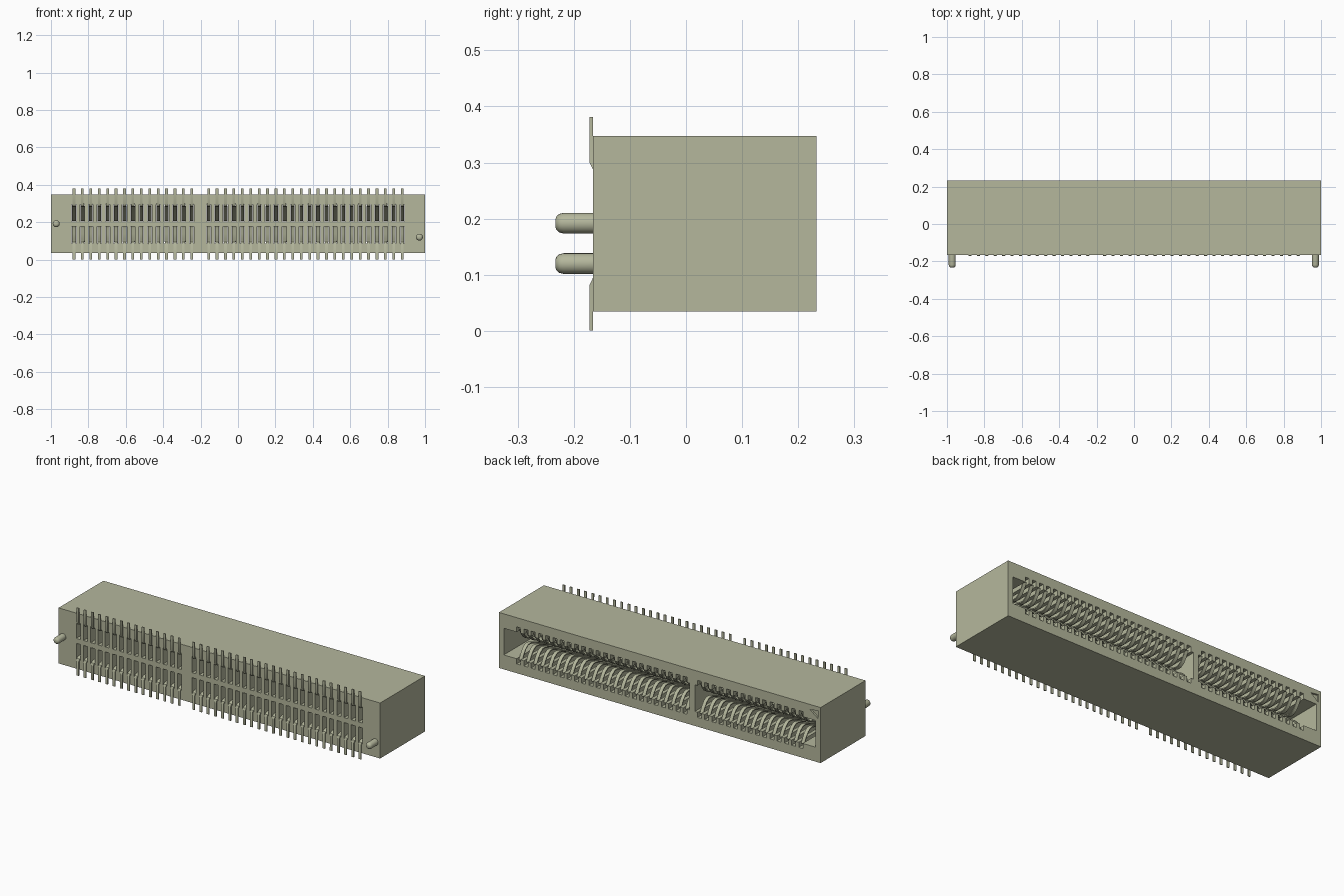
import bpy, bmesh, math
from mathutils import Matrix, Vector

cube = bpy.data.objects.get("Cube")
if cube:
    bpy.data.objects.remove(cube, do_unlink=True)

# One plain colour for everything
mat = bpy.data.materials.new("khaki_grey")
mat.use_nodes = True
COLOUR = (0.46, 0.475, 0.335, 1.0)
mat.diffuse_color = COLOUR
bsdf = next(n for n in mat.node_tree.nodes if n.type == 'BSDF_PRINCIPLED')
bsdf.inputs["Base Color"].default_value = COLOUR

MID_Z = 0.191
FRONT, BACK = -0.166, 0.233
PITCH = 0.045
KEY = 15                                   # position of the divider
PIN_X = [-0.877 + i * PITCH for i in range(40) if i != KEY]
KEY_X = -0.877 + KEY * PITCH


def finish(name, bm):
    bmesh.ops.recalc_face_normals(bm, faces=bm.faces[:])
    me = bpy.data.meshes.new(name)
    bm.to_mesh(me)
    bm.free()
    me.materials.append(mat)
    ob = bpy.data.objects.new(name, me)
    bpy.context.collection.objects.link(ob)
    return ob


def activate(ob):
    bpy.ops.object.select_all(action='DESELECT')
    ob.select_set(True)
    bpy.context.view_layer.objects.active = ob


def add_box(bm, lo, hi):
    lo, hi = Vector(lo), Vector(hi)
    m = Matrix.Translation((lo + hi) / 2) @ Matrix.Diagonal((*(hi - lo), 1))
    bmesh.ops.create_cube(bm, size=1, matrix=m)


def cut(target, bm):
    cutter = finish("cutter", bm)
    cutter.hide_render = True
    mod = target.modifiers.new("cut", 'BOOLEAN')
    mod.operation = 'DIFFERENCE'
    mod.solver = 'EXACT'
    mod.object = cutter
    activate(target)
    bpy.ops.object.modifier_apply(modifier=mod.name)
    bpy.data.objects.remove(cutter, do_unlink=True)


# Housing block
bm = bmesh.new()
add_box(bm, (-1, FRONT, 0.035), (1, BACK, 0.347))
housing = finish("housing", bm)

# Card slot, split in two by the divider
bm = bmesh.new()
for x0, x1 in ((-0.97, KEY_X - 0.016), (KEY_X + 0.016, 0.97)):
    add_box(bm, (x0, -0.10, MID_Z - 0.075), (x1, BACK + 0.05, MID_Z + 0.075))
cut(housing, bm)

# Contact channels running from front to back
bm = bmesh.new()
for x in PIN_X:
    for s in (-1, 1):
        z0, z1 = sorted((MID_Z + s * 0.014, MID_Z + s * 0.104))
        add_box(bm, (x - 0.0125, FRONT - 0.05, z0), (x + 0.0125, BACK + 0.06, z1))
cut(housing, bm)

# Triangular position mark sunk into the back
bm = bmesh.new()
tri = [(-0.985, 0.325), (-0.985, 0.28), (-0.935, 0.318)]
face = bm.faces.new([bm.verts.new((x, BACK - 0.01, z)) for x, z in tri])
ext = bmesh.ops.extrude_face_region(bm, geom=[face])
bmesh.ops.translate(bm, vec=(0, 0.05, 0),
                    verts=[v for v in ext["geom"] if isinstance(v, bmesh.types.BMVert)])
cut(housing, bm)

# Spring contacts: tail on the front, arm through the channel, curled tip
# (y, height from the middle, half width)
PATH = [(-0.169, 0.190, 0.007), (-0.169, 0.110, 0.007), (-0.164, 0.099, 0.009),
        (-0.150, 0.093, 0.010), (-0.050, 0.086, 0.010), (0.040, 0.056, 0.010),
        (0.110, 0.027, 0.010), (0.140, 0.018, 0.010), (0.160, 0.019, 0.010),
        (0.180, 0.032, 0.010), (0.200, 0.060, 0.010), (0.212, 0.088, 0.010)]
for name, s in (("upper_contacts", 1), ("lower_contacts", -1)):
    bm = bmesh.new()
    for x in PIN_X:
        rows = [[bm.verts.new((x + d * w, y, MID_Z + s * h)) for d in (-1, 1)]
                for y, h, w in PATH]
        for a, b in zip(rows, rows[1:]):
            bm.faces.new((a[0], a[1], b[1], b[0]))
    contacts = finish(name, bm)
    mod = contacts.modifiers.new("thickness", 'SOLIDIFY')
    mod.thickness = 0.006
    mod.offset = 0
    activate(contacts)
    bpy.ops.object.modifier_apply(modifier=mod.name)
    bpy.ops.object.shade_smooth_by_angle(angle=math.radians(35))

# Locating pegs with rounded tips, lathed along -y
PEG = [(0.0185, 0.0), (0.0185, 0.052), (0.0165, 0.060), (0.012, 0.065), (0.006, 0.067)]
SIDES = 20
for name, px, pz in (("right_peg", -0.972, 0.192), ("left_peg", 0.970, 0.120)):
    bm = bmesh.new()
    rings = []
    for r, d in PEG:
        rings.append([bm.verts.new((px + r * math.cos(2 * math.pi * i / SIDES), FRONT - d,
                                    pz + r * math.sin(2 * math.pi * i / SIDES)))
                      for i in range(SIDES)])
    for a, b in zip(rings, rings[1:]):
        for i in range(SIDES):
            j = (i + 1) % SIDES
            bm.faces.new((a[i], a[j], b[j], b[i]))
    bm.faces.new(rings[0])
    bm.faces.new(rings[-1])
    peg = finish(name, bm)
    activate(peg)
    bpy.ops.object.shade_smooth_by_angle(angle=math.radians(40))
